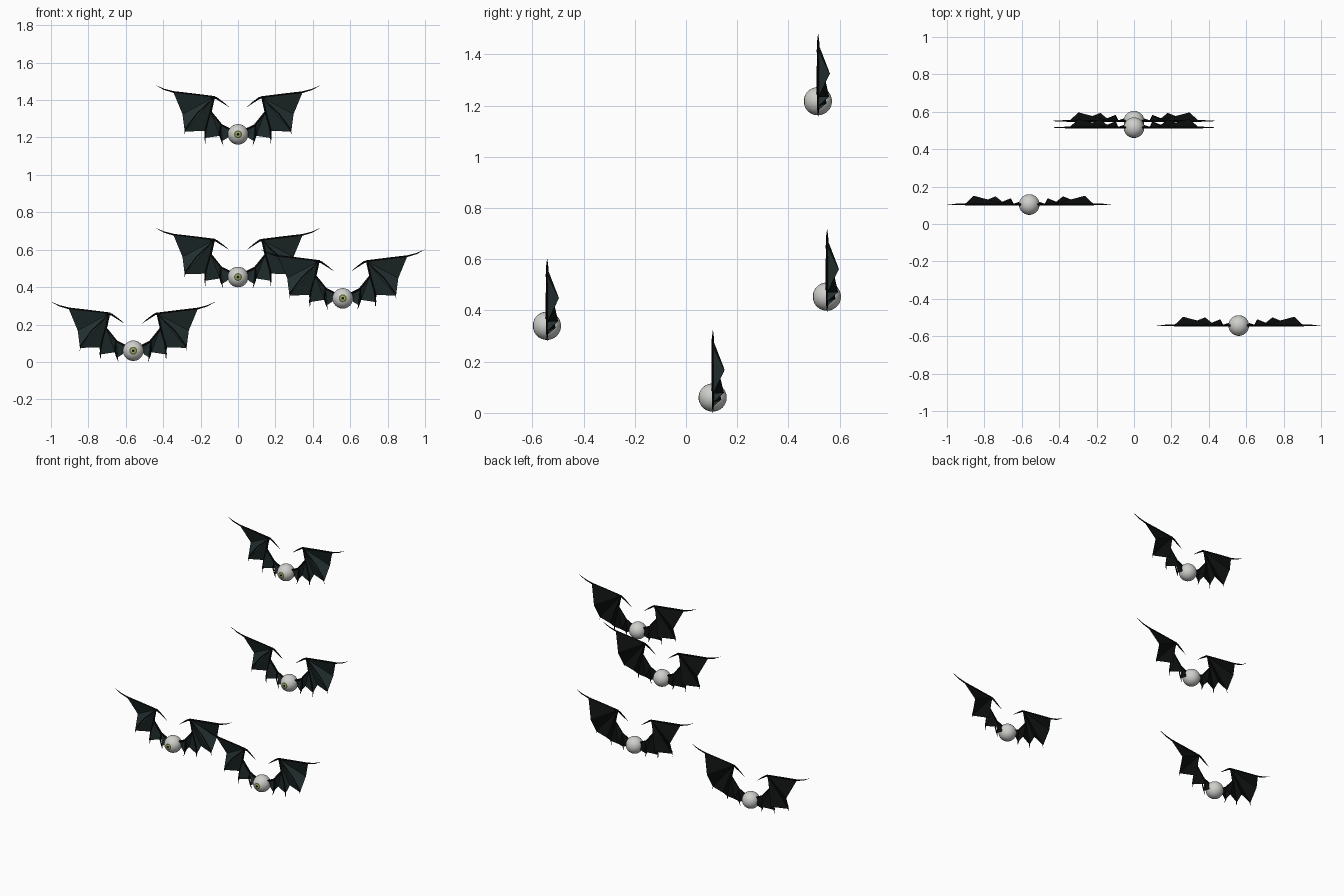
import bpy, bmesh, math
from mathutils import Vector

if "Cube" in bpy.data.objects:
    bpy.data.objects.remove(bpy.data.objects["Cube"])


def material(name, col):
    m = bpy.data.materials.new(name)
    m.diffuse_color = (*col, 1)
    m.use_nodes = True
    m.node_tree.nodes["Principled BSDF"].inputs["Base Color"].default_value = m.diffuse_color
    return m


WHITE = material("eye white", (0.62, 0.62, 0.60))
GREEN = material("iris green", (0.36, 0.42, 0.12))
OLIVE = material("iris rim", (0.10, 0.13, 0.04))
BLACK = material("black bone", (0.004, 0.004, 0.004))
SKIN = material("membrane front", (0.016, 0.028, 0.028))
BACK = material("membrane back", (0.004, 0.005, 0.005))


def to_mesh(bm, name, mats):
    me = bpy.data.meshes.new(name)
    bm.to_mesh(me)
    bm.free()
    for m in mats:
        me.materials.append(m)
    return me


# Eyeball with its pole facing forward, coloured in rings around the pole
def eye_mesh():
    bm = bmesh.new()
    bmesh.ops.create_uvsphere(bm, u_segments=24, v_segments=24, radius=0.055)
    for v in bm.verts:
        v.co = Vector((v.co.x, -v.co.z, v.co.y))
    for f in bm.faces:
        c = f.calc_center_median()
        a = math.degrees(c.angle(Vector((0, -1, 0))))
        f.material_index = 3 if a < 10 else 1 if a < 17 else 2 if a < 23 else 0
        f.smooth = True
    bmesh.ops.recalc_face_normals(bm, faces=bm.faces)
    return to_mesh(bm, "eyeball", [WHITE, GREEN, OLIVE, BLACK])


# Wing skin: fingers lie flat, the skin between them billows backwards
POINTS = {
    "wrist": (0.128, 0, 0.198), "elbow": (0.146, 0, 0.125),
    "arm": (0.09, 0, 0.05), "shoulder": (0.045, 0, 0.03),
    "tip": (0.345, 0, 0.224), "f1": (0.285, 0, 0.015),
    "f2": (0.177, 0, -0.02), "f3": (0.083, 0, -0.035),
    "m1": (0.297, 0.045, 0.108), "m2": (0.18, 0.042, 0.018),
    "m3": (0.098, 0.032, -0.008), "m4": (0.055, 0.012, -0.018),
}
PANELS = ["wrist m1 tip", "wrist f1 m1", "wrist m2 f1", "wrist elbow m2",
          "elbow f2 m2", "elbow m3 f2", "elbow arm m3", "arm f3 m3",
          "arm m4 f3", "arm shoulder m4"]


def skin_mesh(side):
    bm = bmesh.new()
    # two skins: a front face and a slightly offset rear face
    for offset, index in ((0, 0), (0.002, 1)):
        verts = {k: bm.verts.new((side * x, y + offset, z)) for k, (x, y, z) in POINTS.items()}
        for panel in PANELS:
            f = bm.faces.new([verts[k] for k in panel.split()])
            f.normal_update()
            if (f.normal.y > 0) != (index == 1):
                f.normal_flip()
            f.material_index = index
    return to_mesh(bm, "wing_skin", [SKIN, BACK])


# Tapered five-sided tube along a path in the wing plane
def tube(bm, path, radii, side):
    pts = [Vector((side * x, 0.001, z)) for x, z in path]
    rings = []
    for i, p in enumerate(pts):
        t = (pts[min(i + 1, len(pts) - 1)] - pts[max(i - 1, 0)]).normalized()
        n = Vector((0, 1, 0)).cross(t)
        rings.append([bm.verts.new(p + radii[i] * (math.cos(a) * n + math.sin(a) * Vector((0, 1, 0))))
                      for a in [k * math.tau / 5 for k in range(5)]])
    for r, s in zip(rings, rings[1:]):
        for k in range(5):
            bm.faces.new((r[k], r[(k + 1) % 5], s[(k + 1) % 5], s[k]))
    bm.faces.new(rings[0])
    bm.faces.new(rings[-1])


BONES = [
    # arm, leading finger, thumb claw
    ([(0.04, 0.025), (0.09, 0.05), (0.146, 0.12), (0.128, 0.2)], [0.006, 0.006, 0.006, 0.005]),
    ([(0.122, 0.199), (0.25, 0.215), (0.345, 0.226), (0.395, 0.24), (0.438, 0.261)],
     [0.005, 0.005, 0.005, 0.0035, 0.0006]),
    ([(0.15, 0.2), (0.115, 0.194), (0.08, 0.17), (0.048, 0.146)], [0.006, 0.006, 0.004, 0.0006]),
    # three hanging fingers
    ([(0.13, 0.195), (0.22, 0.11), (0.28, 0.03), (0.286, -0.002)], [0.003, 0.003, 0.0035, 0.0006]),
    ([(0.146, 0.12), (0.168, 0.04), (0.176, -0.015), (0.175, -0.048)], [0.004, 0.004, 0.0045, 0.0006]),
    ([(0.092, 0.05), (0.098, 0.0), (0.088, -0.03), (0.079, -0.06)], [0.005, 0.004, 0.0045, 0.0006]),
]


def bone_mesh(side):
    bm = bmesh.new()
    for path, radii in BONES:
        tube(bm, path, radii, side)
    bmesh.ops.recalc_face_normals(bm, faces=bm.faces)
    return to_mesh(bm, "wing_bones", [BLACK])


# Assemble the four flying eyes from shared parts
parts = [("eyeball", eye_mesh())]
for label, side in (("right", 1), ("left", -1)):
    parts.append((label + "_wing_skin", skin_mesh(side)))
    parts.append((label + "_wing_bones", bone_mesh(side)))

PLACES = [(0, 0.515, 1.217), (0, 0.55, 0.454), (0.56, -0.543, 0.34), (-0.56, 0.104, 0.06)]
for i, place in enumerate(PLACES, 1):
    for name, me in parts:
        ob = bpy.data.objects.new(f"{name}_{i}", me)
        ob.location = place
        bpy.context.collection.objects.link(ob)
